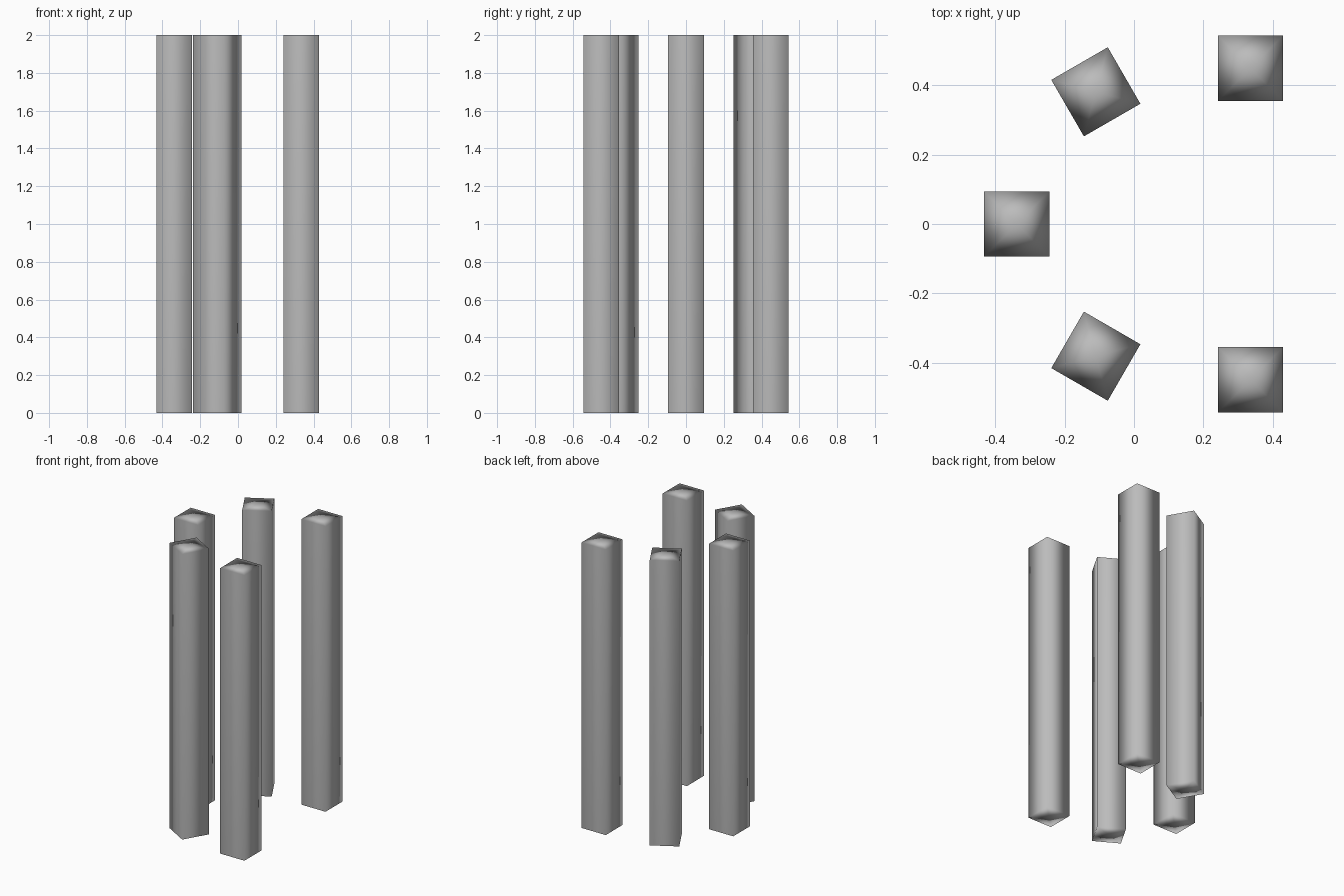
import bpy
import math

if "Cube" in bpy.data.objects:
    bpy.data.objects.remove(bpy.data.objects["Cube"], do_unlink=True)

WIDTH = 0.188
HEIGHT = 2.0

grey = bpy.data.materials.new("stone_grey")
grey.use_nodes = True
colour = (0.5, 0.5, 0.5, 1)
grey.diffuse_color = colour
grey.node_tree.nodes["Principled BSDF"].inputs["Base Color"].default_value = colour


def add_post(name, x, y, turn):
    """Square post with fanned caps and soft shading across its corners."""
    bpy.ops.mesh.primitive_cylinder_add(
        vertices=4, radius=WIDTH / math.sqrt(2), depth=HEIGHT,
        end_fill_type='TRIFAN', location=(x, y, HEIGHT / 2),
        rotation=(0, 0, math.radians(45 + turn)))
    post = bpy.context.object
    post.name = name
    post.data.materials.append(grey)
    bpy.ops.object.shade_smooth()
    # Long sides dominate the corner normals
    soft = post.modifiers.new("soft_corners", 'WEIGHTED_NORMAL')
    soft.mode = 'FACE_AREA'
    soft.weight = 50
    soft.keep_sharp = False


# Single post on the right, then two mirrored pairs
add_post("right_post", -0.338, 0, 0)
for side, s in (("front", -1), ("back", 1)):
    add_post(side + "_turned_post", -0.11, 0.381 * s, 30 * s)
    add_post(side + "_left_post", 0.336, 0.449 * s, 0)
